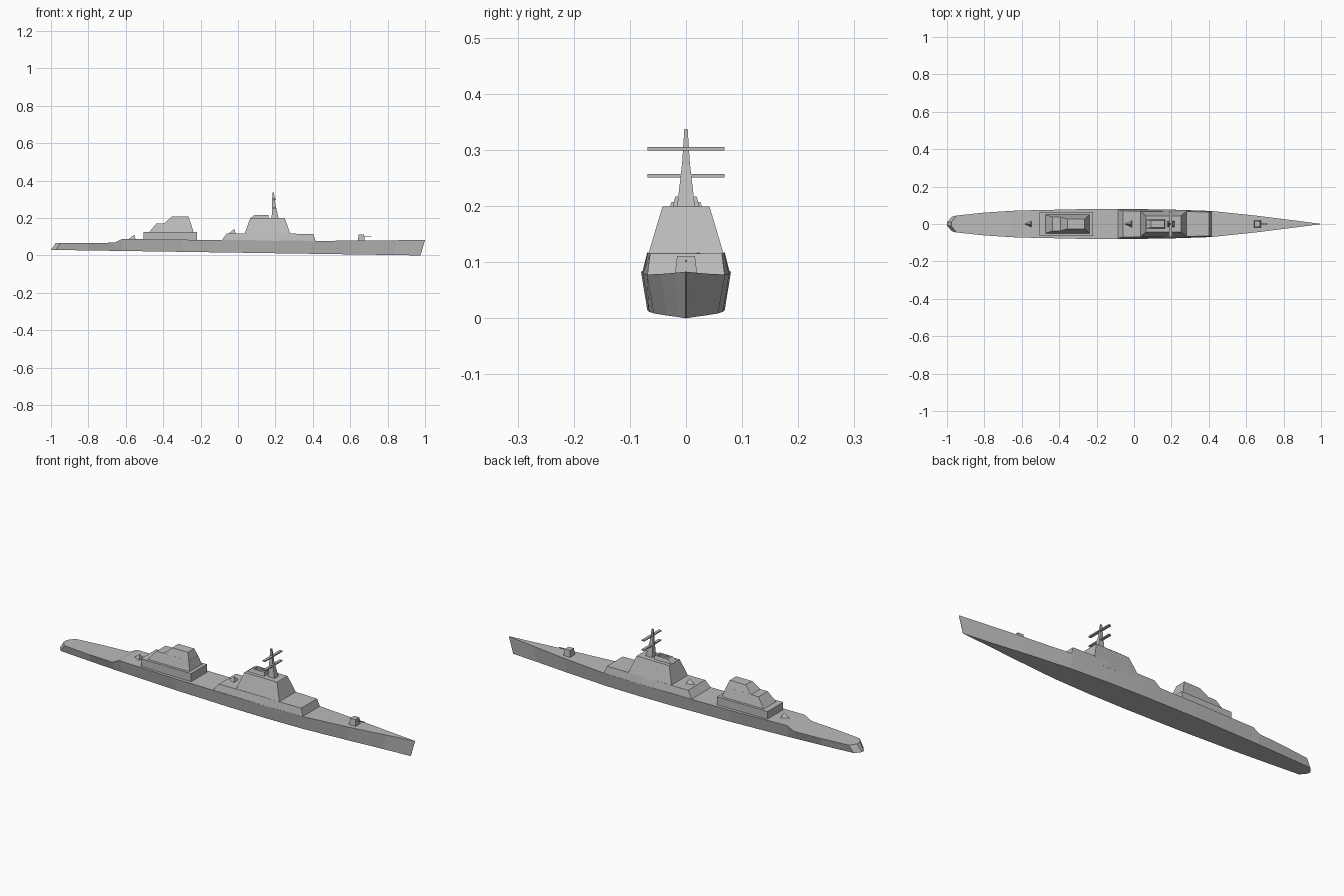
import bpy, bmesh

cube = bpy.data.objects.get("Cube")
if cube:
    bpy.data.objects.remove(cube, do_unlink=True)

grey = bpy.data.materials.new("naval grey")
grey.use_nodes = True
grey.diffuse_color = (0.5, 0.5, 0.5, 1)
grey.node_tree.nodes["Principled BSDF"].inputs["Base Color"].default_value = (0.5, 0.5, 0.5, 1)


def finish(name, bm):
    bmesh.ops.remove_doubles(bm, verts=bm.verts, dist=0.0002)
    bmesh.ops.recalc_face_normals(bm, faces=bm.faces)
    mesh = bpy.data.meshes.new(name)
    bm.to_mesh(mesh)
    bm.free()
    mesh.materials.append(grey)
    obj = bpy.data.objects.new(name, mesh)
    bpy.context.collection.objects.link(obj)
    return obj


def loft(name, sections):
    """Bridge equal rings of points and cap both ends."""
    bm = bmesh.new()
    rings = [[bm.verts.new(p) for p in s] for s in sections]
    for a, b in zip(rings, rings[1:]):
        for i in range(len(a)):
            j = (i + 1) % len(a)
            bm.faces.new((a[i], a[j], b[j], b[i]))
    bm.faces.new(rings[0])
    bm.faces.new(rings[-1])
    return finish(name, bm)


def rect(x0, x1, y, z):
    return [(x0, -y, z), (x1, -y, z), (x1, y, z), (x0, y, z)]


def block(name, *levels):
    """Tapered block from (aft x, fore x, half width, height) levels."""
    return loft(name, [rect(*v) for v in levels])


# Hull stations: deck x, half width, height, then bottom x, half width
stations = [
    (-.975, .012, .066, -1.0, .008), (-.95, .045, .066, -.975, .038),
    (-.8, .061, .067, -.8, .048), (-.66, .070, .068, -.66, .055),
    (-.62, .072, .088, -.62, .057), (-.3, .079, .084, -.3, .067),
    (0, .080, .082, 0, .069), (.2, .077, .080, .2, .066),
    (.41, .070, .078, .41, .057), (.66, .044, .079, .65, .034),
    (.85, .020, .081, .83, .014), (1.0, .0005, .083, .976, .0005),
]
hull = []
for xd, yd, zd, xb, yb in stations:
    zb = .015 * (.976 - xb)
    hull.append([(xd, -yd, zd), (xd, yd, zd), (xb, yb, zb), (xb, -yb, zb)])
loft("hull", hull)

# Forward superstructure
loft("bridge_base", [
    [(-.09, -.079, .078), (.2, -.077, .078), (.415, -.069, .076),
     (.415, .069, .076), (.2, .077, .078), (-.09, .079, .078)],
    [(-.06, -.069, .117), (.2, -.068, .117), (.402, -.064, .115),
     (.402, .064, .115), (.2, .068, .117), (-.06, .069, .117)]])
block("bridge_tower", (.035, .28, .067, .115), (.065, .25, .042, .199))

# Funnel with recessed top
block("forward_funnel", (.065, .165, .024, .198), (.09, .162, .019, .217),
      (.1, .152, .011, .217), (.1, .152, .011, .210))

# Mast and its crossbars
block("mast", (.18, .217, .016, .198), (.182, .2, .007, .275), (.184, .192, .003, .337))
for name, z in (("lower_yard", .251), ("upper_yard", .299)):
    block(name, (.188, .202, .069, z), (.188, .202, .069, z + .006))

# Aft deckhouse and stepped hangar
block("aft_deckhouse", (-.505, -.22, .063, .078), (-.505, -.22, .063, .125))
block("aft_tier", (-.475, -.238, .05, .124), (-.435, -.252, .037, .172))
block("aft_funnel", (-.395, -.252, .037, .171), (-.355, -.265, .026, .207))

# Bow gun
block("gun_turret", (.64, .678, .02, .077), (.645, .674, .016, .111))
block("gun_barrel", (.67, .715, .002, .100), (.67, .715, .002, .104))

# Wedge-shaped launchers
for name, x, z in (("midship_launcher", -.03, .117), ("stern_launcher", -.565, .087)):
    bm = bmesh.new()
    a, b, c, top = [bm.verts.new(p) for p in (
        (x - .02, 0, z), (x + .018, -.018, z), (x + .018, .018, z), (x + .01, 0, z + .024))]
    for f in ((a, b, c), (a, b, top), (b, c, top), (c, a, top)):
        bm.faces.new(f)
    finish(name, bm)
